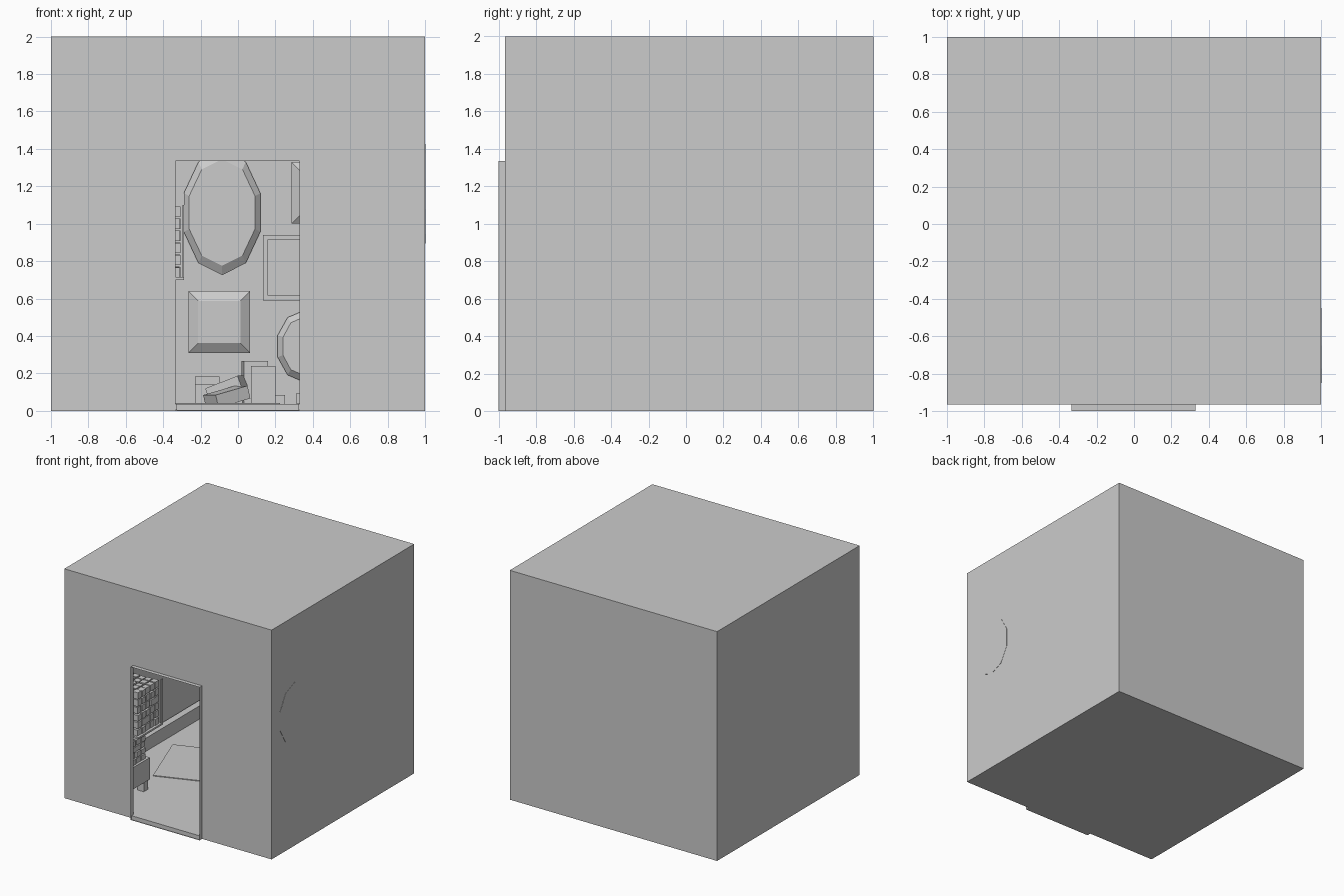
import bpy, bmesh, math, random
from mathutils import Matrix, Vector

if "Cube" in bpy.data.objects:
    bpy.data.objects.remove(bpy.data.objects["Cube"])

random.seed(4)


def finish(name, bm, matrix=None):
    bmesh.ops.recalc_face_normals(bm, faces=bm.faces)
    mesh = bpy.data.meshes.new(name)
    bm.to_mesh(mesh)
    bm.free()
    ob = bpy.data.objects.new(name, mesh)
    bpy.context.collection.objects.link(ob)
    if matrix:
        ob.matrix_world = matrix
    return ob


def add_box(bm, lo, hi):
    size = [b - a for a, b in zip(lo, hi)]
    mid = [(a + b) / 2 for a, b in zip(lo, hi)]
    bmesh.ops.create_cube(bm, size=1, matrix=Matrix.Translation(mid) @ Matrix.Diagonal((*size, 1)))


def boxes(name, parts, matrix=None):
    bm = bmesh.new()
    for lo, hi in parts:
        add_box(bm, lo, hi)
    return finish(name, bm, matrix)


def mirror(name, centre, outer, inner, sides, depth=0.05, turn=0):
    """Sloped wall mirror: wide outline on the wall, smaller glass in front (-y)."""
    bm = bmesh.new()
    start = math.pi / 4 if sides == 4 else math.pi / 2
    rings = []
    for (rx, rz), y in ((outer, 0), (outer, -depth * .4), (inner, -depth)):
        rings.append([bm.verts.new((rx * math.cos(start + i * math.tau / sides), y,
                                    rz * math.sin(start + i * math.tau / sides)))
                      for i in range(sides)])
    for a, b in zip(rings, rings[1:]):
        for i in range(sides):
            j = (i + 1) % sides
            bm.faces.new((a[i], a[j], b[j], b[i]))
    bm.faces.new(rings[0])
    bm.faces.new(rings[2])
    return finish(name, bm, Matrix.Translation(centre) @ Matrix.Rotation(turn, 4, 'Z'))


# Room shell: single-surface walls, doorway cut in the front with a thin lip
FRONT, LIP = -0.965, -1.0
bm = bmesh.new()
add_box(bm, (-1, FRONT, 0), (1, 1, 2))
bmesh.ops.delete(bm, geom=[f for f in bm.faces if f.calc_center_median().y < -.9], context='FACES_ONLY')
wall = [(-1, 0), (-.335, 0), (-.335, 1.335), (.33, 1.335), (.33, 0), (1, 0), (1, 2), (-1, 2)]
bm.faces.new([bm.verts.new((x, FRONT, z)) for x, z in wall])
door = wall[1:5]
for (x0, z0), (x1, z1) in zip(door, door[1:] + door[:1]):
    bm.faces.new([bm.verts.new(p) for p in
                  ((x0, FRONT, z0), (x1, FRONT, z1), (x1, LIP, z1), (x0, LIP, z0))])
bmesh.ops.remove_doubles(bm, verts=bm.verts, dist=1e-4)
finish("room_shell", bm)

# Floor and rug
boxes("floor", [((-.995, -.96, .005), (.995, .995, .035))])
boxes("doorstep", [((-.33, -.995, .002), (.325, -.96, .037))])
boxes("rug", [((-.45, -.3, 0), (.45, .3, .006))],
      Matrix.Translation((-.3, .15, .035)) @ Matrix.Rotation(.35, 4, 'Z'))

# Back wall mirrors
mirror("large_oval_mirror", (-.085, .99, 1.06), (.215, .335), (.185, .285), 10)
mirror("small_oval_mirror", (.35, .99, .345), (.145, .19), (.115, .155), 10)
r2 = math.sqrt(2)
for name, x, z in (("square_mirror_left", -.1, .475), ("square_mirror_right", .45, 1.165)):
    mirror(name, (x, .99, z), (.165 * r2, .165 * r2), (.113 * r2, .113 * r2), 4, .06)

# Flat picture frame on the back wall
boxes("picture_frame", [((.135, .96, .59), (.16, .99, .94)), ((.55, .96, .59), (.575, .99, .94)),
                        ((.16, .96, .915), (.55, .99, .94)), ((.16, .96, .59), (.55, .99, .615))])
boxes("picture_panel", [((.16, .975, .615), (.55, .988, .915))])

# Right wall mirror, its back just proud of the wall
mirror("side_oval_mirror", (1.002, -.65, 1.16), (.21, .265), (.18, .225), 10, turn=-math.pi / 2)

# Low bench along the left wall
boxes("wall_bench", [((-.99, -.35, .035), (-.93, .95, .15))])


# Stack of small boxes on shelves beside the door
def box_stack(name, lo, hi, counts):
    step = [(b - a) / n for a, b, n in zip(lo, hi, counts)]
    parts = []
    for i in range(counts[0]):
        for j in range(counts[1]):
            for k in range(counts[2]):
                p = [lo[a] + n * step[a] for a, n in enumerate((i, j, k))]
                e = [random.uniform(.78, .9) * s for s in step]
                parts.append((p, [p[a] + e[a] for a in range(3)]))
    boxes(name, parts)


box_stack("upper_boxes", (-.9, -.94, .715), (-.3, -.64, 1.1), (10, 5, 6))
boxes("upper_shelf", [((-.92, -.96, .7), (-.29, -.62, .715)),
                      ((-.92, -.96, .7), (-.9, -.62, 1.1)),
                      ((-.298, -.645, .715), (-.29, -.62, 1.1))])
box_stack("lower_boxes", (-.9, -.92, .31), (-.51, -.52, .52), (5, 6, 4))

# Chest on legs under the lower boxes
boxes("chest", [((-.92, -.94, .12), (-.5, -.5, .31))])
boxes("chest_legs", [((x, y, .035), (x + .06, y + .06, .12)) for x in (-.91, -.57) for y in (-.93, -.57)])

# Loose boxes piled on the floor at the back
for i, (x, y, z, sx, sy, sz, rz, ry) in enumerate((
        (-.06, .55, .075, .2, .14, .07, .5, -.25), (-.06, .72, .125, .2, .1, .06, -.4, -.35),
        (.135, .6, .14, .13, .15, .2, 0, 0), (.09, .78, .15, .13, .12, .23, .1, 0),
        (-.165, .85, .16, .13, .1, .045, 0, 0), (-.1, .85, .09, .26, .14, .1, 0, 0),
        (.22, .8, .06, .06, .12, .05, 0, 0), (.38, .75, .065, .14, .12, .055, 0, 0))):
    m = (Matrix.Translation((x, y, z)) @ Matrix.Rotation(rz, 4, 'Z') @ Matrix.Rotation(ry, 4, 'Y'))
    boxes("loose_box_%d" % (i + 1), [((-sx / 2, -sy / 2, -sz / 2), (sx / 2, sy / 2, sz / 2))], m)

# Lantern standing in the back left corner
bm = bmesh.new()
for r1, r2_, z, h in ((.06, .06, .05, .03), (.05, .05, .14, .15), (.065, .02, .24, .05)):
    bmesh.ops.create_cone(bm, cap_ends=True, segments=8, radius1=r1, radius2=r2_, depth=h,
                          matrix=Matrix.Translation((-.84, .85, z)))
finish("lantern", bm)
